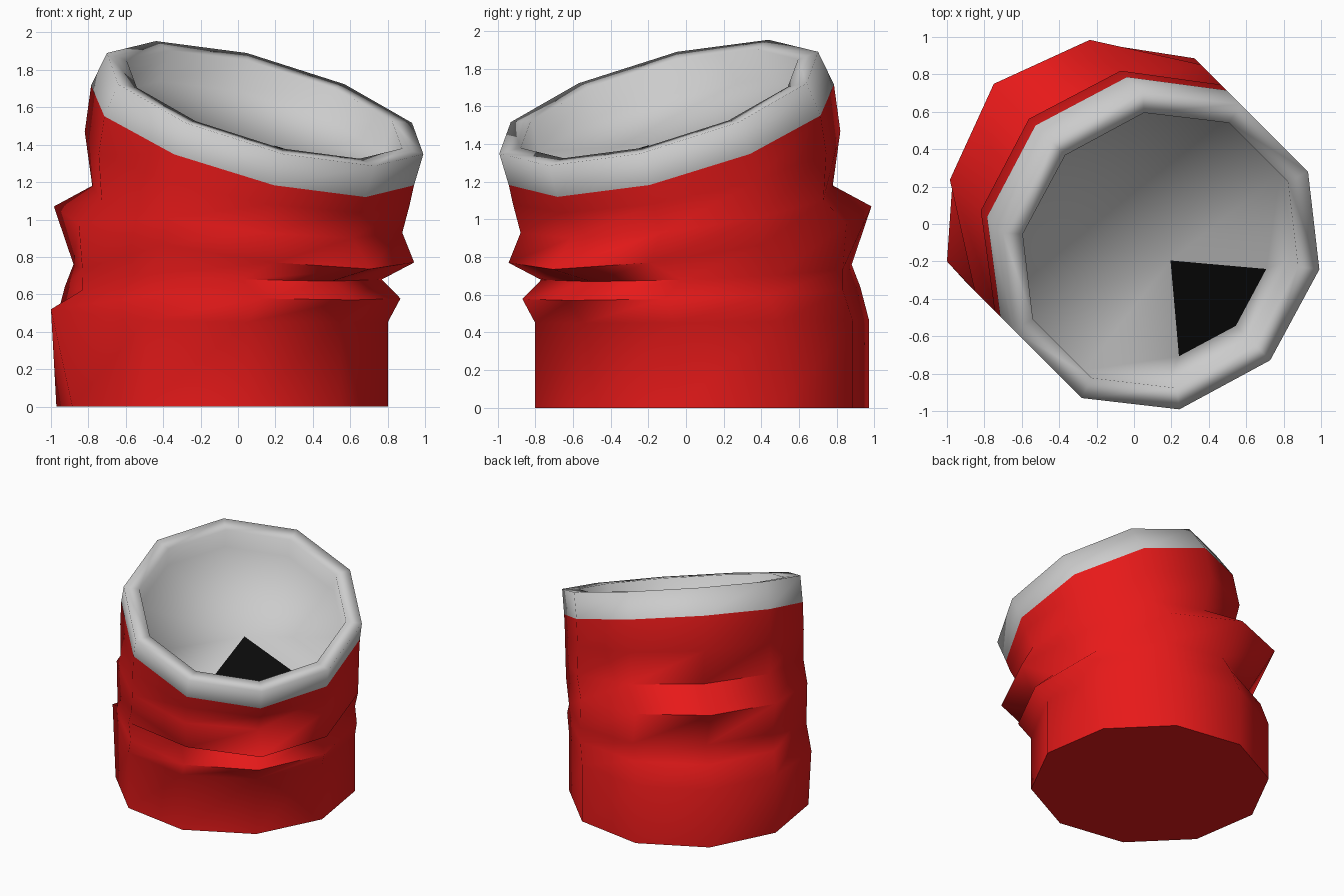
import bpy, bmesh, math

if "Cube" in bpy.data.objects:
    bpy.data.objects.remove(bpy.data.objects["Cube"])

N = 10
Q = math.sqrt(0.5)

def material(name, rgb):
    m = bpy.data.materials.new(name)
    m.diffuse_color = (*rgb, 1)
    m.use_nodes = True
    m.node_tree.nodes["Principled BSDF"].inputs["Base Color"].default_value = m.diffuse_color
    return m

def world(u, v, z):
    # u runs towards the front-right corner (the lean direction), v across it
    return ((u + v) * Q, (v - u) * Q, z)

def ring(bm, cu, ru, zc, tilt, rv=0.9):
    verts = []
    for i in range(N):
        a = 2 * math.pi * i / N
        verts.append(bm.verts.new(world(cu + ru * math.cos(a), rv * math.sin(a),
                                        zc - tilt * math.cos(a))))
    return verts

def skin(bm, rings):
    for a, b in zip(rings, rings[1:]):
        for i in range(N):
            j = (i + 1) % N
            bm.faces.new((a[i], a[j], b[j], b[i]))

def finish(bm, name, mat=None, angle=None):
    me = bpy.data.meshes.new(name)
    bm.normal_update()
    bm.to_mesh(me)
    bm.free()
    ob = bpy.data.objects.new(name, me)
    bpy.context.collection.objects.link(ob)
    if mat:
        me.materials.append(mat)
    if angle:
        bpy.ops.object.select_all(action='DESELECT')
        ob.select_set(True)
        bpy.context.view_layer.objects.active = ob
        bpy.ops.object.shade_smooth_by_angle(angle=math.radians(angle))
    return ob

# crumpled body: centre, radius along the lean, height, tilt
bm = bmesh.new()
band = (0.11, 0.855, 1.45, 0.33)
profile = [(-0.12, 0.895, 0.0, 0.0), (-0.12, 0.895, 0.46, 0.01),
           (-0.04, 0.914, 0.61, 0.04), (-0.078, 0.787, 0.72, 0.05),
           (-0.03, 1.03, 0.92, 0.185), (0.07, 0.795, 1.055, 0.155),
           (0.07, 0.865, 1.275, 0.24), band]
rings = [ring(bm, *p) for p in profile]
rings[1][7].co = (-1.0, -0.2, 0.52)      # dent beside the seam
skin(bm, rings)
bm.faces.new(rings[0][::-1])
finish(bm, "can_body", material("red", (0.8, 0.01, 0.01)), 75)

# grey rim, lip and recessed lid with an opening
bm = bmesh.new()
rings = [ring(bm, *band), ring(bm, 0.205, 0.825, 1.62, 0.334),
         ring(bm, 0.2, 0.72, 1.615, 0.29, 0.78),
         ring(bm, 0.14, 0.72, 1.45, 0.29, 0.78)]
skin(bm, rings)
kite = [world(u, v, 1.45 - 0.403 * (u - 0.14))
        for u, v in [(0.276, 0), (0.67, -0.33), (0.77, 0), (0.67, 0.33)]]
hole = [bm.verts.new(p) for p in kite]
edges = []
for loop in (rings[-1], hole):
    for a, b in zip(loop, loop[1:] + loop[:1]):
        edges.append(bm.edges.get((a, b)) or bm.edges.new((a, b)))
bmesh.ops.triangle_fill(bm, edges=edges, use_beauty=True, use_dissolve=False)
bmesh.ops.recalc_face_normals(bm, faces=bm.faces)
top = max(bm.faces, key=lambda f: f.calc_center_median().z)
bm.normal_update()
if top.normal.z < 0:
    bmesh.ops.reverse_faces(bm, faces=bm.faces)
finish(bm, "rim_and_lid", None, 100)

# dark drinking opening
bm = bmesh.new()
bm.faces.new([bm.verts.new(p) for p in kite])
finish(bm, "drink_opening", material("black", (0.003, 0.003, 0.003)))
